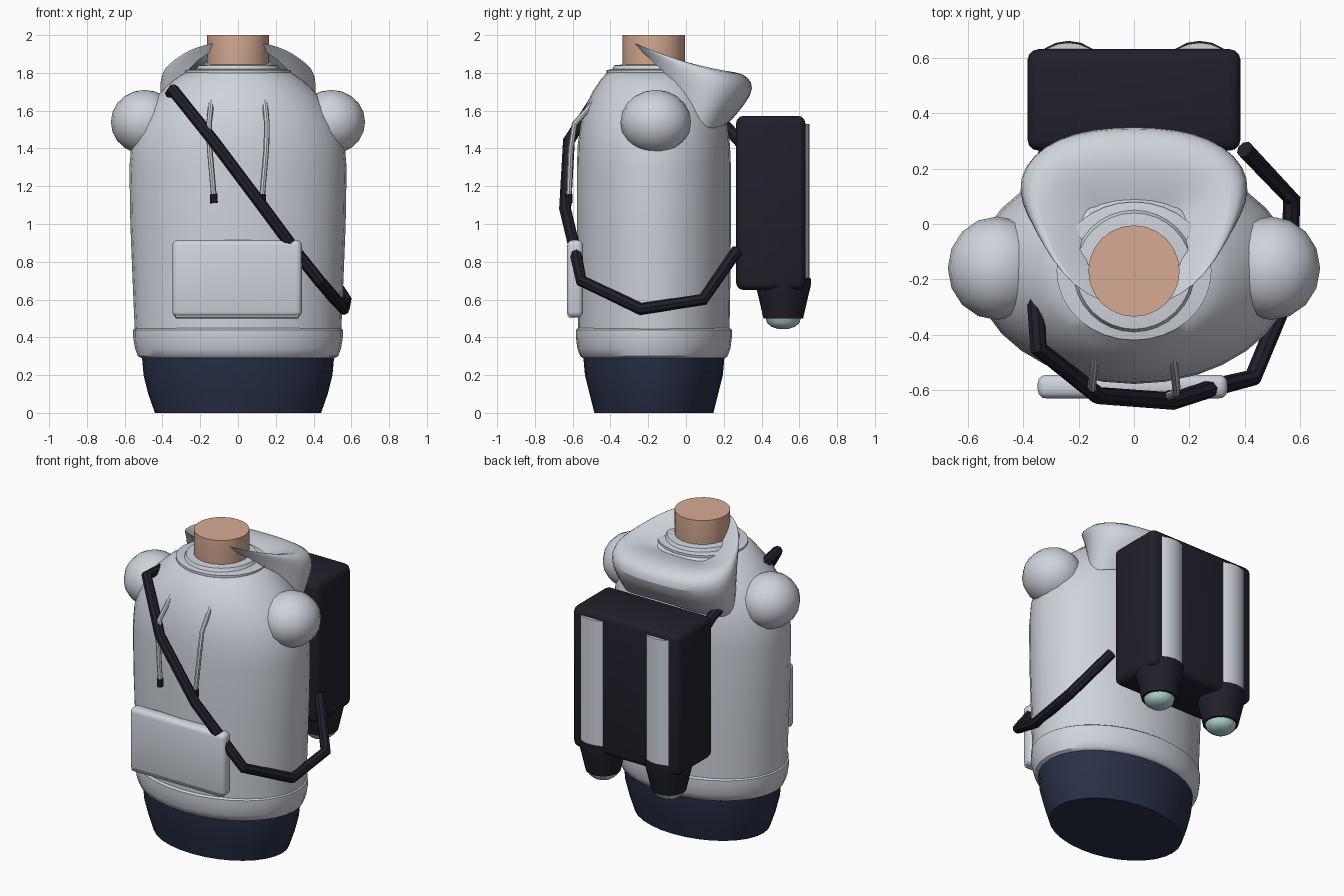
import bpy, bmesh, math

cube = bpy.data.objects.get("Cube")
if cube:
    bpy.data.objects.remove(cube, do_unlink=True)


def material(name, rgb):
    m = bpy.data.materials.new(name)
    m.use_nodes = True
    m.diffuse_color = (*rgb, 1)
    m.node_tree.nodes["Principled BSDF"].inputs["Base Color"].default_value = (*rgb, 1)
    return m


CLOTH = material("pale grey cloth", (0.62, 0.65, 0.71))
DARK = material("near black", (0.015, 0.014, 0.024))
NAVY = material("navy trousers", (0.022, 0.03, 0.065))
SKIN = material("skin", (0.68, 0.41, 0.29))
GLOW = material("pale teal", (0.45, 0.68, 0.65))
MID_Y = -0.17


def select(obj):
    bpy.ops.object.select_all(action="DESELECT")
    obj.select_set(True)
    bpy.context.view_layer.objects.active = obj


def finish(name, bm, mat, angle=40):
    bmesh.ops.recalc_face_normals(bm, faces=bm.faces)
    mesh = bpy.data.meshes.new(name)
    bm.to_mesh(mesh)
    bm.free()
    mesh.materials.append(mat)
    obj = bpy.data.objects.new(name, mesh)
    bpy.context.collection.objects.link(obj)
    select(obj)
    bpy.ops.object.shade_smooth_by_angle(angle=math.radians(angle))
    return obj


def loft(name, rings, mat, centre=(0, MID_Y), sides=32):
    """Stack elliptical rings given as (height, x radius, y radius)."""
    bm = bmesh.new()
    loops = []
    for z, rx, ry in rings:
        turn = [2 * math.pi * i / sides for i in range(sides)]
        loops.append([bm.verts.new((centre[0] + rx * math.cos(t),
                                    centre[1] + ry * math.sin(t), z)) for t in turn])
    for a, b in zip(loops, loops[1:]):
        for i in range(sides):
            j = (i + 1) % sides
            bm.faces.new((a[i], a[j], b[j], b[i]))
    bm.faces.new(loops[0])
    bm.faces.new(loops[-1])
    return finish(name, bm, mat)


def rounded_box(name, low, high, bevel, mat):
    bm = bmesh.new()
    bmesh.ops.create_cube(bm, size=1)
    for v in bm.verts:
        v.co = [l + (c + 0.5) * (h - l) for c, l, h in zip(v.co, low, high)]
    bmesh.ops.bevel(bm, geom=bm.edges[:], offset=bevel, segments=3,
                    profile=0.5, affect="EDGES")
    return finish(name, bm, mat)


def tube(name, points, radius, mat):
    curve = bpy.data.curves.new(name, "CURVE")
    curve.dimensions = "3D"
    curve.bevel_depth = radius
    curve.bevel_resolution = 2
    curve.use_fill_caps = True
    line = curve.splines.new("POLY")
    line.points.add(len(points) - 1)
    for p, co in zip(line.points, points):
        p.co = (*co, 1)
    curve.materials.append(mat)
    obj = bpy.data.objects.new(name, curve)
    bpy.context.collection.objects.link(obj)
    select(obj)
    bpy.ops.object.convert(target="MESH")
    bpy.ops.object.shade_smooth_by_angle(angle=math.radians(40))


# Trousers, hem, torso, collar and neck
loft("trousers", [(0, 0.44, 0.315), (0.1, 0.475, 0.34), (0.2, 0.5, 0.365),
                  (0.31, 0.51, 0.375)], NAVY)
loft("jacket_hem", [(0.29, 0.51, 0.375), (0.3, 0.53, 0.39), (0.34, 0.545, 0.405),
                    (0.4, 0.555, 0.413), (0.44, 0.555, 0.413), (0.45, 0.54, 0.4)], CLOTH)
loft("torso", [(0.42, 0.546, 0.4), (0.7, 0.558, 0.405), (1, 0.57, 0.408),
               (1.3, 0.575, 0.408), (1.42, 0.565, 0.403), (1.53, 0.53, 0.388),
               (1.62, 0.475, 0.362), (1.7, 0.41, 0.325), (1.76, 0.345, 0.285),
               (1.81, 0.27, 0.24)], CLOTH)
loft("collar", [(1.79, 0.27, 0.24), (1.8, 0.28, 0.25), (1.815, 0.28, 0.25),
                (1.82, 0.22, 0.22), (1.84, 0.21, 0.21), (1.845, 0.16, 0.16)], CLOTH)
loft("neck", [(1.75, 0.15, 0.15), (1.83, 0.165, 0.165), (2, 0.165, 0.165)], SKIN, sides=24)

# Folded hood: each half section runs inner edge, rim, bulge, lower edge
half = [
    [(0, -0.3, 1.94), (0, -0.33, 1.985), (0, -0.335, 1.975), (0, -0.32, 1.96)],
    [(0.16, -0.2, 1.87), (0.23, -0.25, 1.955), (0.24, -0.23, 1.94), (0.22, -0.2, 1.9)],
    [(0.2, -0.04, 1.81), (0.34, -0.05, 1.89), (0.38, 0, 1.83), (0.37, 0.01, 1.66)],
    [(0.18, 0.07, 1.79), (0.4, 0.15, 1.85), (0.46, 0.19, 1.74), (0.42, 0.09, 1.48)],
    [(0.1, 0.06, 1.78), (0.27, 0.26, 1.83), (0.31, 0.37, 1.73), (0.25, 0.22, 1.53)],
    [(0, 0.04, 1.78), (0, 0.27, 1.83), (0, 0.41, 1.73), (0, 0.25, 1.56)],
]
sections = half + [[(-x, y, z) for x, y, z in s] for s in half[-2:0:-1]]
bm = bmesh.new()
grid = [[bm.verts.new(p) for p in s] for s in sections]
for a, b in zip(grid, grid[1:] + grid[:1]):
    for i in range(3):
        bm.faces.new((a[i], a[i + 1], b[i + 1], b[i]))
hood = finish("hood", bm, CLOTH, 80)
hood.modifiers.new("smooth", "SUBSURF").levels = 2
hood.modifiers["smooth"].render_levels = 2

# Shoulder caps, drawstrings and rocket tubes on both sides
for side, label in ((1, "left"), (-1, "right")):
    bm = bmesh.new()
    bmesh.ops.create_uvsphere(bm, u_segments=16, v_segments=10, radius=1)
    for v in bm.verts:
        v.co = (side * 0.495 + v.co.x * 0.178, -0.16 + v.co.y * 0.187, 1.54 + v.co.z * 0.17)
    finish(label + "_shoulder", bm, CLOTH)

    x = side * 0.135
    tube(label + "_drawstring", [(x, -0.43, 1.71), (side * 0.153, -0.59, 1.53),
                                 (side * 0.15, -0.61, 1.4), (side * 0.128, -0.62, 1.15)],
         0.015, CLOTH)
    tube(label + "_string_tip", [(side * 0.128, -0.62, 1.16), (side * 0.127, -0.62, 1.11)],
         0.02, DARK)

    at = (side * 0.237, 0.515)
    loft(label + "_tank", [(0.68, 0.145, 0.14), (1.53, 0.145, 0.14)], CLOTH, at, 24)
    loft(label + "_thruster", [(0.5, 0.105, 0.105), (0.6, 0.128, 0.128), (0.68, 0.147, 0.147),
                               (0.71, 0.147, 0.147), (0.72, 0.13, 0.13)], DARK, at, 20)
    loft(label + "_nozzle_glow", [(0.445, 0.03, 0.03), (0.455, 0.06, 0.06),
                                  (0.475, 0.085, 0.085), (0.51, 0.095, 0.095)], GLOW, at, 20)

# Backpack
rounded_box("backpack", (-0.385, 0.265, 0.65), (0.385, 0.632, 1.573), 0.04, DARK)

# Front pocket with a rolled bottom edge
rounded_box("front_pocket", (-0.348, -0.63, 0.505), (0.338, -0.545, 0.915), 0.03, CLOTH)
tube("pocket_bottom_roll", [(-0.33, -0.61, 0.518), (0.32, -0.61, 0.518)], 0.018, CLOTH)

# Diagonal strap from the right shoulder round the left hip to the backpack
tube("strap", [(-0.3, 0.3, 1.42), (-0.33, 0.2, 1.53), (-0.36, -0.03, 1.64),
               (-0.36, -0.22, 1.68), (-0.345, -0.45, 1.71), (-0.13, -0.62, 1.44),
               (0.14, -0.64, 1.08), (0.31, -0.585, 0.85), (0.43, -0.555, 0.7),
               (0.56, -0.24, 0.55), (0.57, 0.09, 0.6), (0.4, 0.27, 0.86)], 0.032, DARK)
